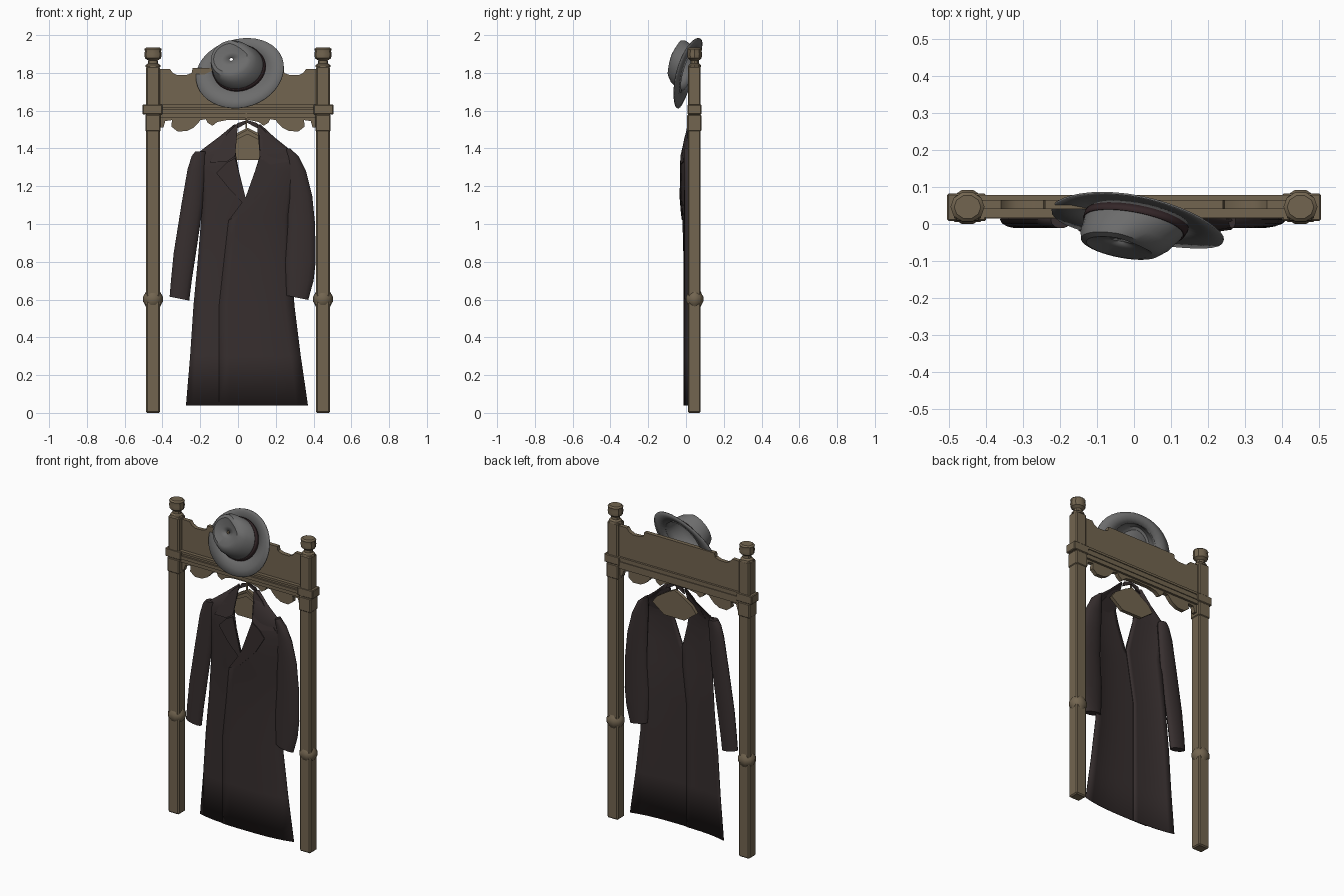
import bpy, bmesh, math
from mathutils import Vector, Matrix

cube = bpy.data.objects.get("Cube")
if cube:
    bpy.data.objects.remove(cube)


def material(name, rgb):
    m = bpy.data.materials.new(name)
    m.use_nodes = True
    m.diffuse_color = (*rgb, 1)
    m.node_tree.nodes["Principled BSDF"].inputs["Base Color"].default_value = (*rgb, 1)
    return m


WOOD = material("aged wood", (0.17, 0.13, 0.08))
CLOTH = material("dark cloth", (0.038, 0.028, 0.028))
FELT = material("grey felt", (0.15, 0.15, 0.15))
BAND = material("dark band", (0.035, 0.02, 0.022))
made = []


def finish(name, bm, mat, solid=0):
    bmesh.ops.recalc_face_normals(bm, faces=bm.faces)
    me = bpy.data.meshes.new(name)
    bm.to_mesh(me)
    bm.free()
    ob = bpy.data.objects.new(name, me)
    bpy.context.collection.objects.link(ob)
    me.materials.append(mat)
    if solid:
        mod = ob.modifiers.new("thickness", 'SOLIDIFY')
        mod.thickness, mod.offset = solid, 0
    made.append(ob)
    return ob


def box(name, x, y, z, mat=WOOD, bevel=0):
    bm = bmesh.new()
    bmesh.ops.create_cube(bm, size=1)
    for v in bm.verts:
        v.co = [lo + (c + 0.5) * (hi - lo) for c, (lo, hi) in zip(v.co, (x, y, z))]
    if bevel:
        bmesh.ops.bevel(bm, geom=bm.edges[:], offset=bevel, segments=1, affect='EDGES')
    return finish(name, bm, mat)


def loft(name, rings, mat, closed=True, caps=True, solid=0):
    """Skin a list of point rings."""
    bm = bmesh.new()
    vs = [[bm.verts.new(p) for p in r] for r in rings]
    n = len(vs[0])
    for a, b in zip(vs, vs[1:]):
        for i in range(n if closed else n - 1):
            j = (i + 1) % n
            bm.faces.new((a[i], a[j], b[j], b[i]))
    if caps:
        bm.faces.new(vs[0])
        bm.faces.new(vs[-1])
    return finish(name, bm, mat, solid)


def ring(cx, cy, z, rx, ry, n, turn=0.0):
    return [(cx + rx * math.cos(t), cy + ry * math.sin(t), z)
            for t in (turn + math.tau * i / n for i in range(n))]


def plate(name, pts, y, thick, mat):
    """Extrude an x-z outline backwards; y is a number or a function of x, z."""
    bm = bmesh.new()
    f = bm.faces.new([bm.verts.new((x, y(x, z) if callable(y) else y, z)) for x, z in pts])
    ext = bmesh.ops.extrude_face_region(bm, geom=[f])
    for v in ext["geom"]:
        if isinstance(v, bmesh.types.BMVert):
            v.co.y += thick
    return finish(name, bm, mat)


def mirrored(pts):
    return pts + [(-x, z) for x, z in reversed(pts)]


# Posts with collars, turned rings and finials
PY = 0.046
for side, s in (("left", 1), ("right", -1)):
    px = s * 0.45
    box(side + "_post", (px - .037, px + .037), (PY - .036, PY + .032), (0, 1.835), WOOD, .007)
    for part, prof in (
        ("post_ring", [(.56, .036), (.575, .044), (.59, .053), (.615, .053), (.63, .044), (.645, .036)]),
        ("finial", [(1.83, .041), (1.842, .038), (1.85, .026), (1.865, .025), (1.878, .043),
                    (1.9, .046), (1.915, .043), (1.926, .046), (1.934, .036)])):
        loft(f"{side}_{part}", [ring(px, PY, z, r, r * .9, 10) for z, r in prof], WOOD)
    box(side + "_post_block", (px - .041, px + .041), (PY - .04, PY + .036), (1.49, 1.58), WOOD, .006)
    box(side + "_rail_end", (px - .05, px + .055) if s > 0 else (px - .055, px + .05),
        (PY - .038, PY + .036), (1.58, 1.632), WOOD, .004)

# Head panel, rails and scalloped apron
plate("head_panel", mirrored([(.42, 1.6), (.42, 1.82), (.36, 1.82), (.345, 1.8), (.32, 1.788), (.27, 1.79),
                              (.245, 1.8), (.24, 1.825), (.2, 1.825)]), .04, .025, WOOD)
box("lower_rail", (-.46, .46), (.015, .078), (1.585, 1.605))
box("upper_rail", (-.46, .46), (.018, .078), (1.618, 1.632))
box("rail_core", (-.46, .46), (.026, .073), (1.56, 1.625))
plate("apron", mirrored([(.42, 1.585), (.42, 1.51), (.395, 1.51), (.385, 1.545), (.35, 1.55), (.352, 1.515),
                         (.32, 1.49), (.27, 1.492), (.235, 1.51), (.21, 1.535), (.2, 1.55), (.17, 1.555),
                         (.16, 1.535), (.135, 1.52), (.11, 1.54), (.06, 1.55)]), .035, .025, WOOD)

# Hanger with hook
plate("hanger", [(-.1, 1.4), (-.07, 1.44), (0, 1.485), (.05, 1.51), (.1, 1.485), (.17, 1.44), (.2, 1.4),
                 (.12, 1.34), (-.02, 1.34)], .022, .022, WOOD)
plate("hanger_bar", [(-.04, 1.43), (.05, 1.475), (.14, 1.43), (.14, 1.45), (.05, 1.5), (-.04, 1.45)],
      .012, .012, WOOD)
box("hanger_hook", (.04, .048), (.022, .03), (1.49, 1.6))

# Coat silhouette: z, outer right, outer left, right panel edge, left panel edge, front y
COAT = [(1.525, -.02, .12, 0, .105, .012), (1.46, -.1, .19, -.015, .115, -.004),
        (1.4, -.18, .265, -.015, .115, -.014), (1.36, -.23, .315, -.01, .115, -.018),
        (1.28, -.2, .31, .005, .09, -.022), (1.14, -.19, .29, .04, .04, -.022),
        (1.02, -.195, .285, .03, -.05, -.012), (.8, -.213, .285, 0, -.075, -.006),
        (.57, -.235, .298, 0, -.1, -.006), (.3, -.253, .332, 0, -.1, -.006),
        (.04, -.275, .37, 0, -.1, -.006)]


def coat_y(x, z):
    """Front surface of the coat, curving back towards its sides."""
    z = max(COAT[-1][0], min(COAT[0][0], z))
    for a, b in zip(COAT, COAT[1:]):
        if b[0] <= z <= a[0]:
            t = (a[0] - z) / (a[0] - b[0])
            _, lo, hi, _, _, y = [p + (q - p) * t for p, q in zip(a, b)]
            u = (2 * x - lo - hi) / (hi - lo)
            return y + .03 * min(u * u, 1.2) ** 1.5


for name, outer, inner, lift in (("coat_right_panel", 1, 3, 0), ("coat_left_panel", 2, 4, -.005)):
    rows = []
    for r in COAT:
        xs = [r[outer] + (r[inner] - r[outer]) * i / 8 for i in range(9)]
        rows.append([(x, coat_y(x, r[0]) + lift, r[0]) for x in xs])
    loft(name, rows, CLOTH, closed=False, caps=False, solid=.004)

# Sleeves: z, low x, high x
SLEEVES = {
    "right_sleeve": [(1.385, -.225, -.17), (1.36, -.245, -.165), (1.29, -.267, -.17), (1.1, -.3, -.185),
                     (.85, -.34, -.222), (.7, -.355, -.245), (.605, -.362, -.258)],
    "left_sleeve": [(1.4, .255, .275), (1.36, .25, .32), (1.28, .25, .36), (1.15, .255, .393), (1, .26, .408),
                    (.8, .247, .411), (.7, .25, .4), (.61, .255, .372)]}
for name, rows in SLEEVES.items():
    rings = [ring((a + b) / 2, .012, z, (b - a) / 2, .024, 14) for z, a, b in rows]
    # Slant the cuff towards its outer side
    out = -1 if "right" in name else 1
    mid = (rows[-1][1] + rows[-1][2]) / 2
    rings[-1] = [(x, y, z - .2 * (x - mid) * (1 if out > 0 else -1) * out) for x, y, z in rings[-1]]
    loft(name, rings, CLOTH)

# Collar and lapels
def over(x, z):
    return coat_y(x, z) - .012


plate("right_collar", [(.0, 1.535), (-.06, 1.475), (-.15, 1.325), (-.06, 1.33), (-.015, 1.36)], over, .006, CLOTH)
plate("left_collar", [(.1, 1.535), (.16, 1.475), (.265, 1.33), (.17, 1.315), (.115, 1.36)], over, .006, CLOTH)
plate("right_lapel", [(-.015, 1.35), (-.06, 1.325), (-.115, 1.27), (-.05, 1.19), (.035, 1.1), (.04, 1.14)],
      over, .006, CLOTH)
plate("left_lapel", [(.115, 1.35), (.165, 1.315), (.2, 1.27), (.14, 1.17), (.03, 1.06), (-.05, 1.02), (.04, 1.14)],
      over, .006, CLOTH)
plate("collar_back", [(-.015, 1.5), (.05, 1.535), (.115, 1.5), (.1, 1.535), (.05, 1.55), (0, 1.535)],
      .03, .008, CLOTH)

# Tilted hat: build upright in local space, then orient
hx = Vector((.47, -.065, .10)).normalized()
hz = Vector((-.195, -.93, .31)).normalized()
hy = hz.cross(hx).normalized()
hat = Matrix((hx, hy, hz)).transposed().to_4x4()
hat.translation = Vector((.012, .008, 1.8))
N = 40


def hat_ring(cx, cy, z, rx, ry, curl=0.0, dent=0.0):
    pts = []
    for x, y, h in ring(cx, cy, z, rx, ry, N):
        c, s = (x - cx) / rx, (y - cy) / ry
        h += curl * (abs(c) ** 2 - .5 * s * s)
        x -= dent * max(0, c) * max(0, s) * 2
        pts.append(hat @ Vector((x, y, h)))
    return pts


loft("hat_brim", [hat_ring(0, 0, .0, .238, .193, .012), hat_ring(0, .01, -.006, .19, .165, .008),
                  hat_ring(0, .02, 0, .137, .118)], FELT, caps=False, solid=.005)
loft("hat_crown", [hat_ring(0, .02, 0, .137, .118), hat_ring(-.005, .028, .03, .133, .118),
                   hat_ring(-.015, .045, .07, .122, .115, 0, .01), hat_ring(-.022, .055, .094, .108, .1, 0, .02),
                   hat_ring(-.025, .058, .1, .09, .08, 0, .02), hat_ring(-.025, .055, .086, .05, .035),
                   hat_ring(-.025, .055, .08, .01, .008)], FELT, caps=False, solid=.004)
loft("hat_band", [hat_ring(0, .02, .003, .141, .122), hat_ring(-.004, .026, .025, .138, .122)],
     BAND, caps=False, solid=.004)

# Smooth shading with sharp edges kept
bpy.ops.object.select_all(action='DESELECT')
for ob in made:
    ob.select_set(True)
bpy.context.view_layer.objects.active = made[0]
bpy.ops.object.shade_smooth_by_angle(angle=math.radians(35))
